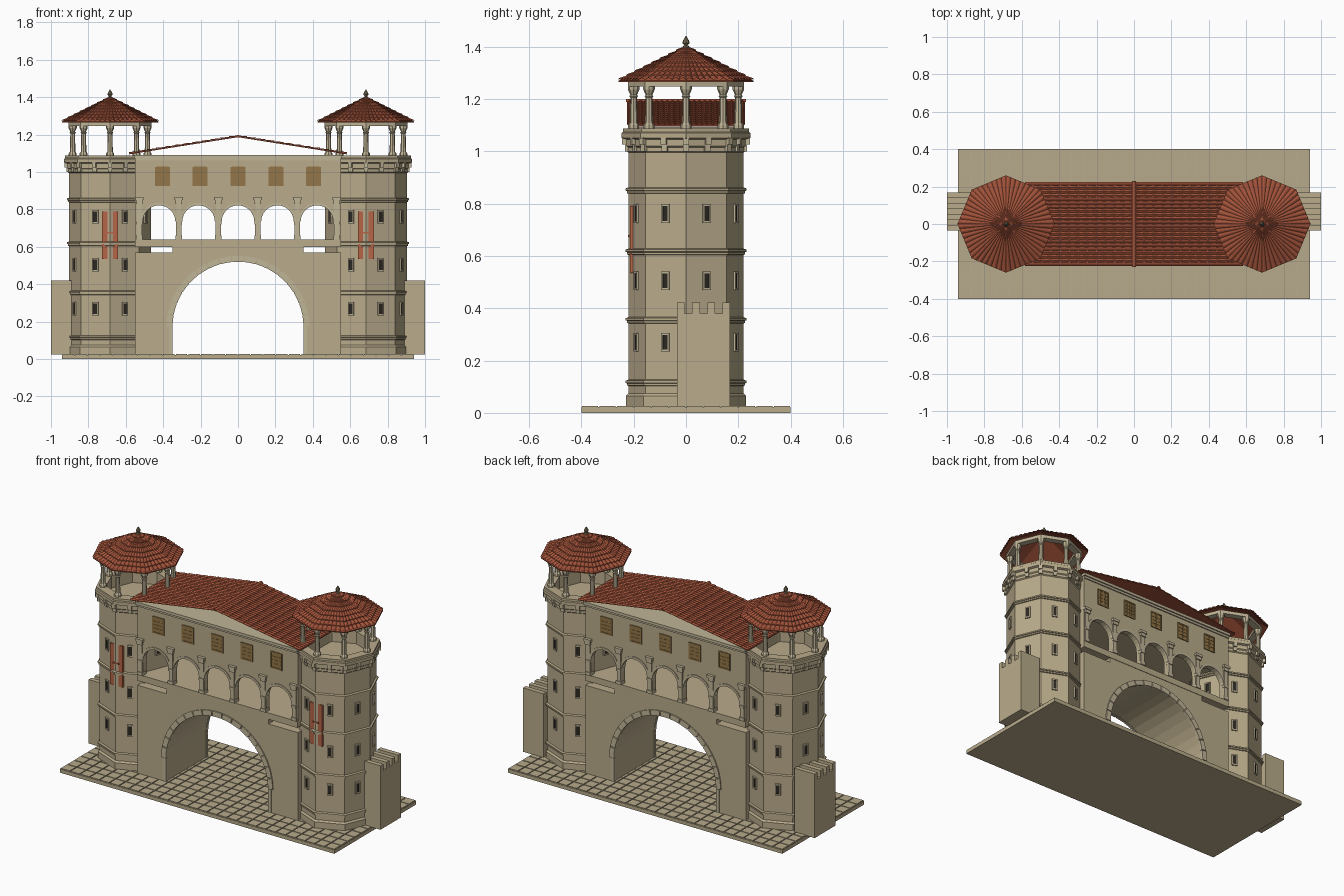
import bpy, bmesh, math
from mathutils import Matrix, Vector

if "Cube" in bpy.data.objects:
    bpy.data.objects.remove(bpy.data.objects["Cube"])

def material(name, rgb):
    m = bpy.data.materials.new(name)
    m.diffuse_color = (*rgb, 1)
    m.use_nodes = True
    m.node_tree.nodes["Principled BSDF"].inputs["Base Color"].default_value = m.diffuse_color
    return m

STONE = material("tan stone", (0.49, 0.41, 0.26))
TRIM = material("pale stone trim", (0.53, 0.46, 0.31))
PAVE = material("paving stone", (0.47, 0.40, 0.26))
TILE = material("terracotta tile", (0.36, 0.085, 0.042))
DOOR = material("red door", (0.47, 0.13, 0.065))
DARK = material("dark opening", (0.025, 0.02, 0.015))
WOOD = material("window wood", (0.29, 0.18, 0.065))
BRONZE = material("finial bronze", (0.2, 0.16, 0.09))

def finish(name, bm, mat):
    bmesh.ops.recalc_face_normals(bm, faces=bm.faces)
    me = bpy.data.meshes.new(name)
    bm.to_mesh(me)
    bm.free()
    me.materials.append(mat)
    ob = bpy.data.objects.new(name, me)
    bpy.context.collection.objects.link(ob)
    return ob

def box(bm, x0, x1, y0, y1, z0, z1, m=Matrix()):
    c = Matrix.Translation(((x0+x1)/2, (y0+y1)/2, (z0+z1)/2))
    s = Matrix.Diagonal((x1-x0, y1-y0, z1-z0, 1))
    bmesh.ops.create_cube(bm, size=1, matrix=m @ c @ s)

def prism(bm, pts, y0, y1):
    """Extrude an x-z outline from y0 to y1."""
    a = [bm.verts.new((x, y0, z)) for x, z in pts]
    b = [bm.verts.new((x, y1, z)) for x, z in pts]
    bm.faces.new(a)
    bm.faces.new(b[::-1])
    n = len(pts)
    for i in range(n):
        j = (i+1) % n
        bm.faces.new((a[i], b[i], b[j], a[j]))

def lathe(bm, prof, n, cx=0, cy=0, closed=False):
    """Spin an (r, z) profile into n flat sides, corners on the axes."""
    rings = [[bm.verts.new((cx + r*math.cos(2*math.pi*i/n), cy + r*math.sin(2*math.pi*i/n), z))
              for i in range(n)] for r, z in prof]
    pairs = list(zip(rings, rings[1:])) + ([(rings[-1], rings[0])] if closed else [])
    for a, b in pairs:
        for i in range(n):
            j = (i+1) % n
            bm.faces.new((a[i], a[j], b[j], b[i]))
    if not closed:
        bm.faces.new(rings[0][::-1])
        bm.faces.new(rings[-1])

def arc(cx, cz, r, n, a0=math.pi, a1=0.0):
    return [(cx + r*math.cos(a0+(a1-a0)*i/n), cz + r*math.sin(a0+(a1-a0)*i/n)) for i in range(n+1)]

# Paved base
bm = bmesh.new()
box(bm, -.94, .94, -.4, .4, 0, .022)
finish("base_slab", bm, STONE)
bm = bmesh.new()
NX, NY, G = 28, 12, .003
for i in range(NX):
    for j in range(NY):
        x, y = -.94 + 1.88*i/NX, -.4 + .8*j/NY
        box(bm, x+G, x+1.88/NX-G, y+G, y+.8/NY-G, .02, .027)
finish("paving_tiles", bm, PAVE)

# Gate block with the big passage
bm = bmesh.new()
prism(bm, [(-.55, .025), (-.353, .025)] + arc(0, .17, .353, 20) +
      [(.353, .025), (.55, .025), (.55, .57), (.35, .57), (.35, .602), (-.35, .602), (-.35, .57), (-.55, .57)], -.2, .2)
finish("gate_block", bm, STONE)
bm = bmesh.new()
for s in (-1, 1):
    for k in range(17):
        a0, a1 = math.pi*(1-(k+.04)/17), math.pi*(1-(k+.96)/17)
        prism(bm, arc(0, .17, .35, 2, a0, a1) + arc(0, .17, .382, 2, a1, a0), s*.19, s*.207)
    for q in (-1, 1):
        x = sorted((q*.35, q*.37))
        box(bm, *x, *sorted((s*.19, s*.204)), .025, .17)
finish("passage_arch_stones", bm, TRIM)

# Loggia: floor, arcade walls front and back, upper storey
bm = bmesh.new()
box(bm, -.55, .55, -.203, .203, .6, .64)
finish("loggia_floor", bm, STONE)
bm = bmesh.new()
centres = [-.422 + .211*i for i in range(5)]
line = [(-.55, .64)]
for c in centres:
    line += [(c-.09, .64)] + arc(c, .735, .09, 12) + [(c+.09, .64)]
line += [(.55, .64), (.55, .9), (-.55, .9)]
for s in (-1, 1):
    prism(bm, line, s*.165, s*.2)
finish("arcade_walls", bm, STONE)
bm = bmesh.new()
box(bm, -.55, .55, -.2, .2, .87, 1.065)
finish("upper_storey", bm, STONE)
bm = bmesh.new()
box(bm, -.55, .55, -.207, .207, 1.062, 1.075)
box(bm, -.555, .555, -.215, .215, 1.075, 1.092)
finish("upper_cornice", bm, TRIM)

# Arcade pillars and arch mouldings
pil, mould = bmesh.new(), bmesh.new()
for s in (-1, 1):
    for i in range(6):
        x = -.5275 + .211*i
        for w, d, z0, z1 in ((.018, .21, .64, .66), (.013, .206, .66, .83), (.016, .211, .72, .735),
                             (.018, .213, .83, .85), (.023, .218, .85, .866)):
            box(pil, x-w, x+w, *sorted((s*.17, s*d)), z0, z1)
    for c in centres:
        prism(mould, arc(c, .735, .087, 12) + arc(c, .735, .101, 12, 0, math.pi), s*.19, s*.205)
finish("arcade_pillars", pil, TRIM)
finish("arcade_arch_mouldings", mould, TRIM)

# Upper lattice windows
frame, lattice = bmesh.new(), bmesh.new()
for s in (-1, 1):
    for i in range(5):
        x = -.404 + .202*i
        box(lattice, x-.033, x+.033, *sorted((s*.195, s*.202)), .932, 1.022)
        for k in (-1, 1):
            box(frame, x+k*.036-.004, x+k*.036+.004, *sorted((s*.195, s*.206)), .925, 1.028)
            z = .977 + k*.048
            box(frame, x-.032, x+.032, *sorted((s*.195, s*.206)), z-.004, z+.004)
        for k in (-1, 0, 1):
            box(lattice, x+k*.017-.002, x+k*.017+.002, *sorted((s*.2, s*.205)), .932, 1.022)
            box(lattice, x-.032, x+.032, *sorted((s*.2, s*.2045)), .975+k*.022, .979+k*.022)
finish("upper_window_frames", frame, WOOD)
finish("upper_window_lattice", lattice, WOOD)

# Main roof: ribbed tile courses falling from a ridge at x = 0
def slope(x):
    return 1.1 + .092*(1 - abs(x)/.583)
bm = bmesh.new()
RIBS, COURSES = 22, 12
for s in (-1, 1):
    prev = None
    for k in range(COURSES):
        for x, lift in ((.583*(1-k/COURSES), .005), (.583*(1-(k+1)/COURSES), .001)):
            row = []
            for i in range(RIBS*4+1):
                y = -.225 + .45*i/(RIBS*4)
                bump = .006*abs(math.sin(math.pi*i/4))
                row.append(bm.verts.new((s*x, y, slope(x)+lift+bump-.004)))
            if prev:
                for i in range(RIBS*4):
                    bm.faces.new((prev[i], prev[i+1], row[i+1], row[i]))
            prev = row
finish("main_roof_tiles", bm, TILE)
bm = bmesh.new()
prism(bm, [(-.583, 1.094), (0, 1.186), (.583, 1.094), (.583, 1.1), (0, 1.192), (-.583, 1.1)], -.222, .222)
finish("main_roof_board", bm, TILE)
bm = bmesh.new()
prism(bm, arc(0, 1.188, .011, 6), -.23, .23)
finish("main_roof_ridge", bm, TILE)

# Towers
R = .22
body_profile = [(.229, .025), (.229, .065), (R, .075)]
for z in (.117, .356, .618, .852):
    body_profile += [(R, z-.014), (.226, z-.012), (.226, z-.004), (.231, z-.002), (.231, z+.006), (R, z+.01)]
body_profile += [(R, .995), (.226, 1.0), (.226, 1.015), (.232, 1.02), (.232, 1.045), (.246, 1.05), (.246, 1.07),
                 (.24, 1.074), (.24, 1.087), (.182, 1.087), (.182, 1.01)]
column_profile = [(.021, 1.085), (.021, 1.1), (.015, 1.108), (.0125, 1.205), (.017, 1.21),
                  (.013, 1.216), (.022, 1.236), (.022, 1.25)]

def cone_ring(bm, cx, r, z, amp, ribs=7, sub=4):
    """Octagon outline with rounded tile ribs lifted off it."""
    out = []
    for e in range(8):
        a, b = (Vector((math.cos(math.pi*k/4), math.sin(math.pi*k/4))) for k in (e, e+1))
        for i in range(ribs*sub):
            p = a.lerp(b, i/(ribs*sub))*r
            out.append(bm.verts.new((cx+p.x, p.y, z + amp*abs(math.sin(math.pi*i/sub)))))
    return out

for cx, side in ((-.684, "left"), (.684, "right")):
    sg = 1 if cx > 0 else -1
    bm = bmesh.new()
    lathe(bm, body_profile, 8, cx)
    finish(side+"_tower_body", bm, STONE)

    # slit windows on every face, brackets under the parapet
    fr, dk, br = bmesh.new(), bmesh.new(), bmesh.new()
    ap = R*math.cos(math.pi/8)
    for k in range(16):
        m = Matrix.Translation((cx, 0, 0)) @ Matrix.Rotation(math.pi*k/8, 4, 'Z')
        d = ap if k % 2 else R
        box(br, d-.01, d+.014, -.011, .011, 1.0, 1.03, m)
        box(br, d-.01, d+.024, -.011, .011, 1.025, 1.055, m)
        if k % 2:
            for z in (.27, .505, .762):
                box(dk, ap-.01, ap+.003, -.011, .011, z-.028, z+.028, m)
                for q in (-1, 1):
                    box(fr, ap-.01, ap+.008, q*.0135-.003, q*.0135+.003, z-.036, z+.036, m)
                    box(fr, ap-.01, ap+.008, -.011, .011, z+q*.032-.004, z+q*.032+.004, m)
    finish(side+"_tower_window_frames", fr, TRIM)
    finish(side+"_tower_window_slits", dk, DARK)
    finish(side+"_tower_brackets", br, TRIM)

    # front door, with the tower corner showing between its leaves
    bm = bmesh.new()
    box(bm, cx-.043, cx+.043, -.2138, -.19, .535, .79)
    box(bm, cx-.02, cx+.02, -.2215, -.2, .672, .68)
    finish(side+"_tower_door", bm, DOOR)

    # open lantern: eight columns and a ring beam
    bm = bmesh.new()
    for k in range(8):
        lathe(bm, column_profile, 8, cx + .2*math.cos(math.pi*k/4), .2*math.sin(math.pi*k/4))
    finish(side+"_lantern_columns", bm, TRIM)
    bm = bmesh.new()
    lathe(bm, [(.178, 1.247), (.222, 1.247), (.222, 1.268), (.178, 1.268)], 8, cx, closed=True)
    finish(side+"_lantern_beam", bm, TRIM)

    # tiled cap with stepped courses, plain underside
    bm = bmesh.new()
    prev, N = None, 8
    under = [(.258, 1.264)] + [(.01, 1.39)]
    for k in range(N):
        for t, lift in ((k/N, .005), ((k+1)/N, 0)):
            r = .26*(1-t) + .006*t
            ring = cone_ring(bm, cx, r, 1.268 + .132*t + lift, .007*(1-t))
            if prev:
                for i in range(len(ring)):
                    j = (i+1) % len(ring)
                    bm.faces.new((prev[i], prev[j], ring[j], ring[i]))
            prev = ring
    bm.faces.new(prev)
    finish(side+"_cap_tiles", bm, TILE)
    bm = bmesh.new()
    lathe(bm, under + [(.01, 1.396), (.258, 1.27)], 8, cx, closed=True)
    finish(side+"_cap_underside", bm, TILE)
    bm = bmesh.new()
    lathe(bm, [(.016, 1.392), (.012, 1.402), (.006, 1.405), (.014, 1.414), (.012, 1.422), (.001, 1.441)], 8, cx)
    finish(side+"_finial", bm, BRONZE)

    # crenellated wall stub on the outer side
    bm = bmesh.new()
    box(bm, *sorted((sg*.86, sg*1.0)), -.034, .168, .025, .38)
    for k in range(4):
        y = -.034 + k*2*.202/7
        box(bm, *sorted((sg*.86, sg*1.0)), y, y+.202/7, .379, .421)
    finish(side+"_wall_stub", bm, STONE)
